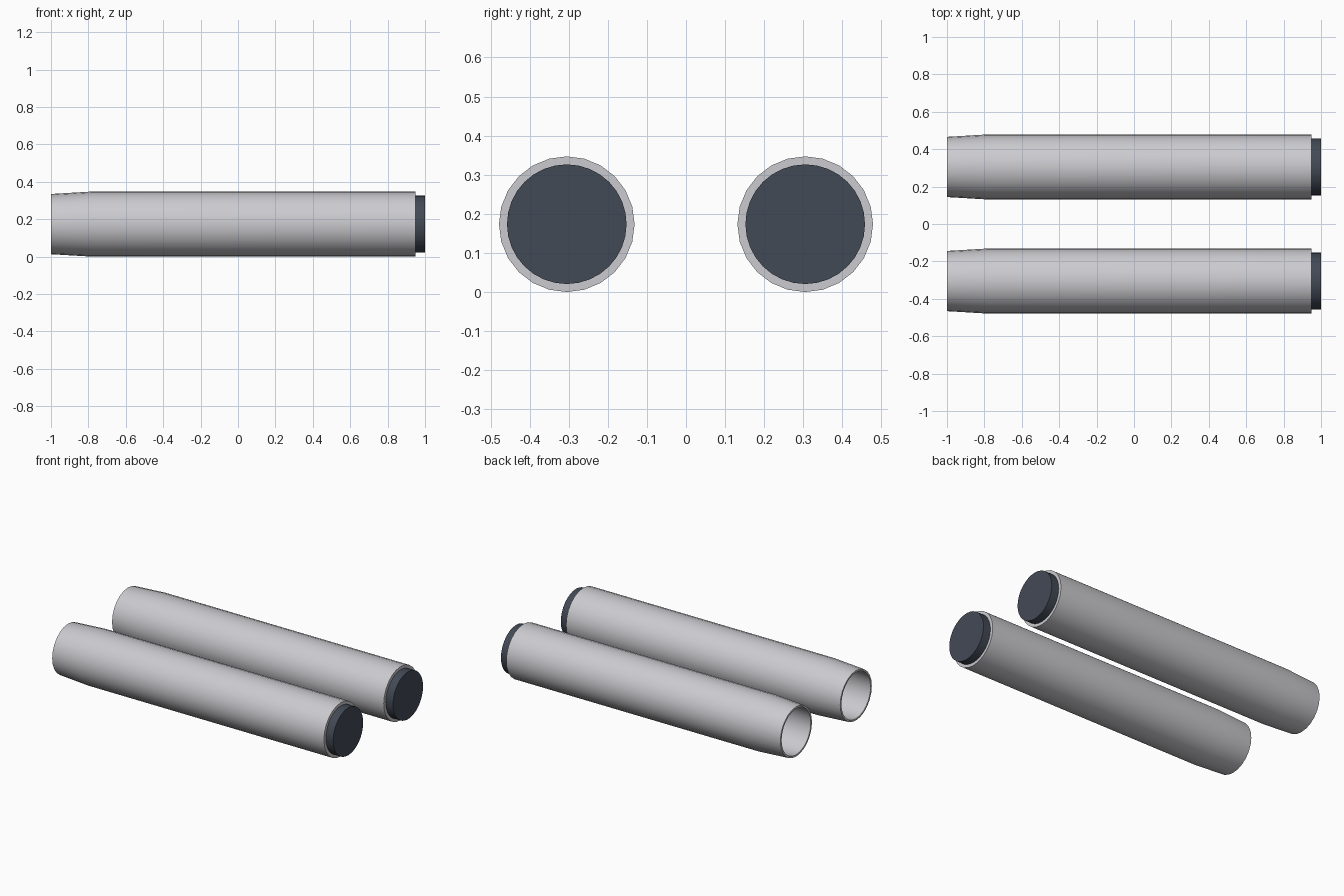
import bpy, bmesh, math
from mathutils import Matrix, Vector

cube = bpy.data.objects.get("Cube")
if cube:
    bpy.data.objects.remove(cube)

RADIUS = 0.1735
SPACING = 0.305


def material(name, rgb):
    mat = bpy.data.materials.new(name)
    mat.use_nodes = True
    mat.diffuse_color = (*rgb, 1)
    mat.node_tree.nodes["Principled BSDF"].inputs["Base Color"].default_value = (*rgb, 1)
    return mat


def lathe(name, profile, sides, y, mat, closed=False):
    """Spin an (x, radius) profile round the x axis."""
    bm = bmesh.new()
    verts = [bm.verts.new((x, 0, r)) for x, r in profile]
    pairs = list(zip(verts, verts[1:]))
    if closed:
        pairs.append((verts[-1], verts[0]))
    edges = [bm.edges.new(p) for p in pairs]
    bmesh.ops.spin(bm, geom=verts + edges, axis=Vector((1, 0, 0)), cent=Vector(),
                   angle=math.tau, steps=sides, use_duplicate=False)
    bmesh.ops.remove_doubles(bm, verts=bm.verts, dist=0.0005)
    # Fill open end discs
    rims = [e for e in bm.edges if e.is_boundary]
    if rims:
        bmesh.ops.holes_fill(bm, edges=rims, sides=0)
    bmesh.ops.recalc_face_normals(bm, faces=bm.faces)
    bmesh.ops.transform(bm, matrix=Matrix.Translation((0, y, RADIUS)), verts=bm.verts)
    mesh = bpy.data.meshes.new(name)
    bm.to_mesh(mesh)
    bm.free()
    mesh.materials.append(mat)
    obj = bpy.data.objects.new(name, mesh)
    bpy.context.collection.objects.link(obj)
    bpy.ops.object.select_all(action='DESELECT')
    obj.select_set(True)
    bpy.context.view_layer.objects.active = obj
    bpy.ops.object.shade_smooth_by_angle(angle=math.radians(30))
    return obj


metal = material("light grey metal", (0.60, 0.60, 0.63))
dark = material("dark slate", (0.055, 0.068, 0.092))

# Hollow tube, tapered towards its open end
tube = [(-1, 0.161), (-0.79, RADIUS), (0.948, RADIUS),
        (0.948, 0.149), (-0.79, 0.155), (-1, 0.149)]
# Plug closing the other end
plug = [(0.92, 0.153), (1, 0.153)]

for side, y in (("front", -SPACING), ("back", SPACING)):
    lathe(side + "_tube", tube, 24, y, metal, closed=True)
    lathe(side + "_end_plug", plug, 32, y, dark)
